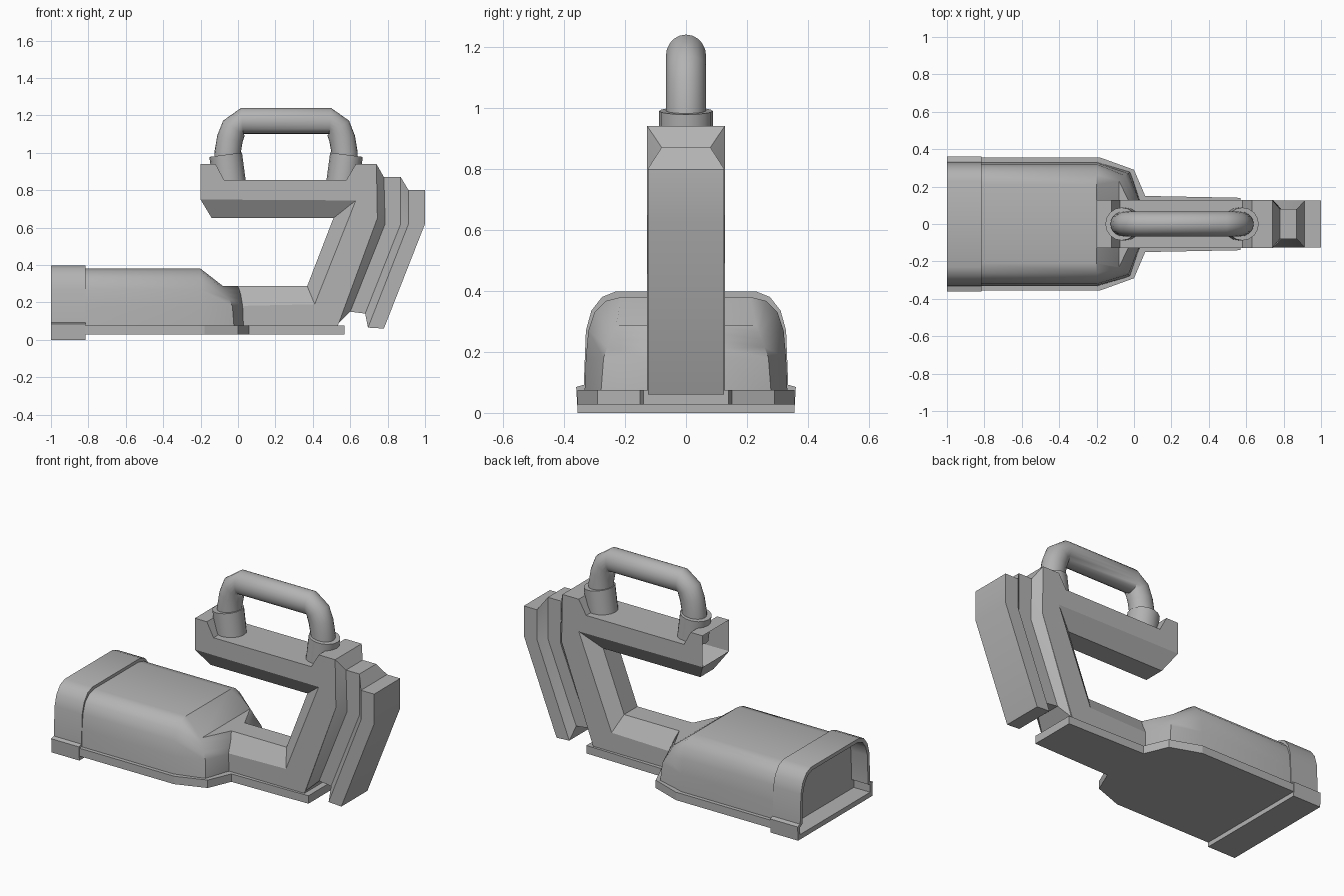
import bpy, bmesh, math
from mathutils import Vector

if "Cube" in bpy.data.objects:
    bpy.data.objects.remove(bpy.data.objects["Cube"])

GREY = bpy.data.materials.new("dark_grey")
GREY.diffuse_color = (.45, .45, .45, 1)
GREY.use_nodes = True
GREY.node_tree.nodes["Principled BSDF"].inputs["Base Color"].default_value = GREY.diffuse_color


def smooth_by(ob, angle):
    bpy.ops.object.select_all(action='DESELECT')
    ob.select_set(True)
    bpy.context.view_layer.objects.active = ob
    bpy.ops.object.shade_smooth_by_angle(angle=math.radians(angle))


def make(name, verts, faces, smooth=None):
    """Mesh object from points and faces with consistent outward normals."""
    bm = bmesh.new()
    vs = [bm.verts.new(v) for v in verts]
    for f in faces:
        bm.faces.new([vs[i] for i in f])
    bmesh.ops.recalc_face_normals(bm, faces=bm.faces)
    me = bpy.data.meshes.new(name)
    bm.to_mesh(me)
    bm.free()
    me.materials.append(GREY)
    ob = bpy.data.objects.new(name, me)
    bpy.context.collection.objects.link(ob)
    if smooth:
        smooth_by(ob, smooth)
    return ob


def loft(name, half_rings, smooth=None):
    """Skin a row of half sections (+y points), each mirrored into a closed ring."""
    verts, faces = [], []
    n = len(half_rings[0]) * 2
    for ring in half_rings:
        verts += ring + [(x, -y, z) for x, y, z in reversed(ring)]
    for r in range(len(half_rings) - 1):
        for i in range(n):
            a, b = r * n + i, r * n + (i + 1) % n
            faces.append((a, b, b + n, a + n))
    # end caps as strips of quads between the two halves
    for s in (0, (len(half_rings) - 1) * n):
        for i in range(n // 2 - 1):
            faces.append((s + i, s + i + 1, s + n - 2 - i, s + n - 1 - i))
    return make(name, verts, faces, smooth)


def section(x, pts):
    return [(x, y, z) for y, z in pts]


# base plate: outline in plan, two levels
outline = [(-.83, .355), (-.18, .355), (0, .29), (.06, .15), (.57, .14)]
loft("base_plate", [[(x, y, z) for x, y in outline] for z in (.027, .075)])

# main housing with sloping nose and neck
hull = [(.333, .05), (.328, .18), (.32, .27), (.30, .33), (.262, .367), (.21, .38)]
nose = [(-.02, .28, .05), (-.03, .27, .18), (-.047, .258, .215),
        (-.06, .248, .24), (-.07, .24, .265), (-.08, .23, .287)]
neck = [(.03, .13, .05), (.025, .13, .18), (.02, .111, .211),
        (.015, .093, .24), (.008, .077, .265), (0, .064, .287)]
loft("housing", [section(-.85, hull), section(-.2, hull), nose, neck], 35)

# open end collar with foot lip and shallow recess
outer = [(.355, 0), (.36, .085), (.335, .092), (.328, .27), (.31, .335), (.275, .38), (.23, .398)]
inner = [(.335, .03), (.335, .075), (.315, .085), (.308, .265), (.292, .32), (.262, .36), (.22, .376)]
loft("end_collar", [section(-.815, outer), section(-1, outer),
                    section(-1, inner), section(-.89, inner)], 35)

# C-shaped frame: flat sides, inner edge bevelled to a narrow band, free end open
W, B = .127, .064
inside = [(-.03, .18), (.41, .19), (.63, .745), (-.2, .75)]
band = [(-.05, .287), (.37, .287), (.51, .65), (-.14, .65)]
outside = [(-.2, .94), (-.12, .94), (-.075, .855), (.58, .855), (.63, .94),
           (.74, .94), (.745, .65), (.53, .065), (-.03, .05)]
side = inside + outside
n, k = len(side), len(inside)
verts = [(x, s * W, z) for s in (1, -1) for x, z in side]
verts += [(x, s * B, z) for s in (1, -1) for x, z in band]
faces = [tuple(range(n)), tuple(range(n, 2 * n))]
for i in range(k, n):
    j = (i + 1) % n
    faces.append((i, j, j + n, i + n))
p, q = 2 * n, 2 * n + k
for i in range(k - 1):
    faces += [(i, i + 1, p + i + 1, p + i), (n + i, n + i + 1, q + i + 1, q + i),
              (p + i, p + i + 1, q + i + 1, q + i)]
faces += [(0, n, q, p), (k - 1, n + k - 1, q + k - 1, p + k - 1)]
make("frame", verts, faces, 25)

# back pad on a narrower core: layers stepping outward along x
layers = [(.127, [(.74, .94), (.745, .65), (.53, .08)]),
          (.08, [(.78, .87), (.787, .62), (.60, .15)]),
          (.08, [(.87, .87), (.87, .62), (.68, .14)]),
          (.125, [(.912, .80), (.912, .62), (.695, .065)]),
          (.125, [(1, .80), (1, .62), (.78, .06)])]
loft("back_pad", [[(x, w, z) for x, z in pts] for w, pts in layers], 30)

# grip tube
half = [(-.056, .92), (-.056, 1.0), (-.043, 1.075), (-.022, 1.132), (.022, 1.17)]
MID = .257
path = half + [(2 * MID - x, z) for x, z in reversed(half)]
RS = 20
verts, faces = [], []
for i, (x, z) in enumerate(path):
    p0, p1 = path[max(i - 1, 0)], path[min(i + 1, len(path) - 1)]
    t = Vector((p1[0] - p0[0], 0, p1[1] - p0[1])).normalized()
    u = Vector((-t.z, 0, t.x))
    for s in range(RS):
        a = 2 * math.pi * s / RS
        verts.append(Vector((x, 0, z)) + u * .07 * math.cos(a)
                     + Vector((0, .066 * math.sin(a), 0)))
for i in range(len(path) - 1):
    for s in range(RS):
        a, b = i * RS + s, i * RS + (s + 1) % RS
        faces.append((a, b, b + RS, a + RS))
faces += [tuple(range(RS)), tuple(range(len(verts) - RS, len(verts)))]
make("grip", verts, faces, 40)

# tilted sockets holding the grip
for name, m in (("socket_left", 1), ("socket_right", -1)):
    axis = Vector((-.02 * m, 0, .15)).normalized()
    bpy.ops.mesh.primitive_cylinder_add(vertices=16, radius=.088, depth=.15)
    ob = bpy.context.object
    ob.name = name
    ob.data.materials.append(GREY)
    ob.rotation_euler = axis.to_track_quat('Z', 'Y').to_euler()
    ob.location = (MID - m * (MID + .056), 0, .915)
    smooth_by(ob, 30)
